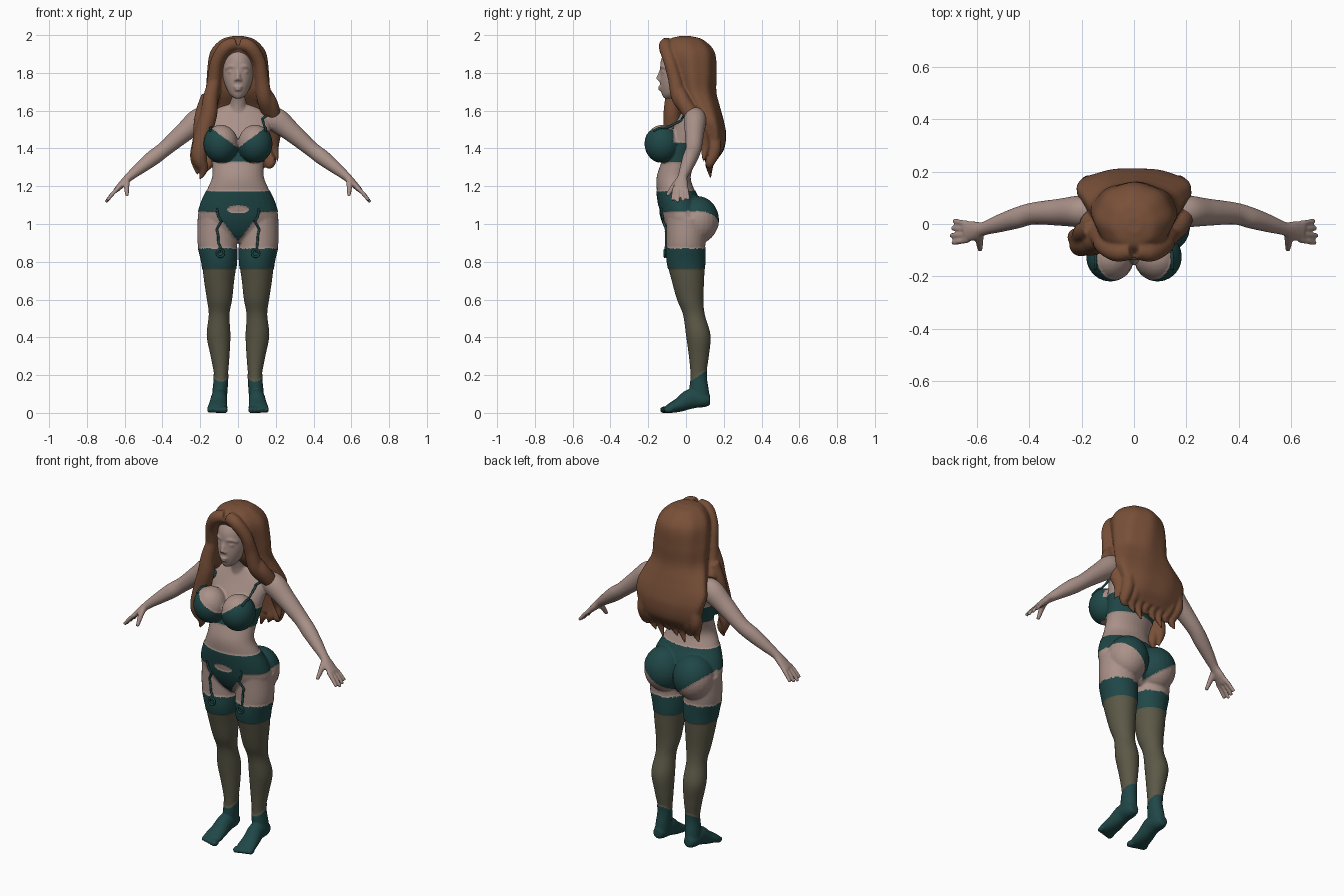
import bpy, bmesh, math
from mathutils import Vector, Matrix
from mathutils.bvhtree import BVHTree

if "Cube" in bpy.data.objects:
    bpy.data.objects.remove(bpy.data.objects["Cube"], do_unlink=True)


def material(name, rgb):
    m = bpy.data.materials.new(name)
    m.use_nodes = True
    m.diffuse_color = (*rgb, 1)
    m.node_tree.nodes["Principled BSDF"].inputs["Base Color"].default_value = (*rgb, 1)
    return m


SKIN = material("skin", (.40, .285, .25))
TEAL = material("teal lace", (.014, .062, .062))
OLIVE = material("sheer olive", (.105, .098, .062))
HAIR = material("auburn hair", (.19, .08, .04))
X, Y = Vector((1, 0, 0)), Vector((0, 1, 0))


def smooth_path(keys, steps=6):
    """Catmull-Rom through the key tuples."""
    k = [Vector(p) for p in keys]
    k = [k[0] * 2 - k[1]] + k + [k[-1] * 2 - k[-2]]
    out = []
    for a, b, c, d in zip(k, k[1:], k[2:], k[3:]):
        for i in range(steps):
            t = i / steps
            out.append(b + (c - a) * (t / 2) + (a * 2 - b * 5 + c * 4 - d) * (t * t / 2)
                       + (b * 3 - a - c * 3 + d) * (t ** 3 / 2))
    return out + [k[-2]]


def loft(bm, keys, ref=None, side=1, ribs=0, sides=32):
    """Closed skin over elliptical rings (x, y, z, ru, rv); level rings if no ref."""
    path = smooth_path(keys)
    centres = [Vector((p[0] * side, p[1], p[2])) for p in path]
    rings = []
    for i, (c, p) in enumerate(zip(centres, path)):
        u, v = X, Y
        if ref:
            t = centres[min(i + 1, len(path) - 1)] - centres[max(i - 1, 0)]
            u = t.cross(ref).normalized()
            v = t.cross(u).normalized()
        ring = []
        for j in range(sides):
            a = math.tau * j / sides
            r = 1 + ribs * math.sin(8 * a + i * .12)
            ring.append(bm.verts.new(c + u * (max(p[3], .002) * r * math.cos(a))
                                     + v * (max(p[4], .002) * r * math.sin(a))))
        rings.append(ring)
    for a, b in zip(rings, rings[1:]):
        for j in range(sides):
            k = (j + 1) % sides
            bm.faces.new((a[j], a[k], b[k], b[j]))
    bm.faces.new(rings[0])
    bm.faces.new(rings[-1])


def tube(bm, keys, ref=Y, side=1):
    loft(bm, [(*k, k[3]) for k in keys], ref, side, sides=16)


def ball(bm, centre, size, side=1):
    c = Vector((centre[0] * side, *centre[1:]))
    bmesh.ops.create_uvsphere(bm, u_segments=24, v_segments=16, radius=1,
                              matrix=Matrix.Translation(c) @ Matrix.Diagonal((*size, 1)))


def add_object(name, bm, mats):
    bmesh.ops.recalc_face_normals(bm, faces=bm.faces)
    mesh = bpy.data.meshes.new(name)
    bm.to_mesh(mesh)
    bm.free()
    obj = bpy.data.objects.new(name, mesh)
    bpy.context.collection.objects.link(obj)
    for m in mats:
        mesh.materials.append(m)
    mesh.polygons.foreach_set("use_smooth", [True] * len(mesh.polygons))
    return obj


def fuse(obj, voxel, passes):
    """Merge overlapping volumes into one sculpted surface."""
    mats = list(obj.data.materials)
    mod = obj.modifiers.new("fuse", "REMESH")
    mod.mode, mod.voxel_size = "VOXEL", voxel
    mod = obj.modifiers.new("relax", "SMOOTH")
    mod.factor, mod.iterations = .5, passes
    deps = bpy.context.evaluated_depsgraph_get()
    mesh = bpy.data.meshes.new_from_object(obj.evaluated_get(deps))
    obj.modifiers.clear()
    obj.data = mesh
    mesh.materials.clear()
    for m in mats:
        mesh.materials.append(m)
    mesh.polygons.foreach_set("use_smooth", [True] * len(mesh.polygons))


# Torso, neck and head
bm = bmesh.new()
torso = [(1.635, .03, .06, .04), (1.6, .03, .13, .052), (1.55, .025, .175, .072), (1.47, 0, .165, .09),
         (1.4, -.02, .15, .09), (1.33, -.04, .138, .09), (1.25, -.065, .137, .09),
         (1.18, -.055, .165, .1), (1.1, -.03, .2, .115), (1.02, -.01, .212, .118),
         (.95, 0, .17, .095), (.9, 0, .09, .05)]
loft(bm, [(0, y, z, rx, ry) for z, y, rx, ry in torso])
tube(bm, [(0, .03, 1.54, .06), (0, .015, 1.63, .047), (0, -.01, 1.72, .047)])
head = [(1.665, -.09, .02, .028), (1.69, -.073, .047, .056), (1.74, -.055, .07, .083),
        (1.8, -.04, .083, .097), (1.87, -.03, .08, .102), (1.94, -.02, .055, .075)]
loft(bm, [(0, y, z, rx, ry) for z, y, rx, ry in head])
tube(bm, [(0, -.128, 1.82, .009), (0, -.142, 1.78, .012), (0, -.148, 1.762, .012)], X)
ball(bm, (0, -.13, 1.725), (.026, .018, .007))
ball(bm, (0, -.13, 1.711), (.021, .017, .007))

for s in (1, -1):
    # Face and figure
    ball(bm, (.036, -.117, 1.805), (.018, .012, .009), s)
    tube(bm, [(.012, -.131, 1.83, .008), (.04, -.124, 1.835, .008), (.066, -.098, 1.822, .007)], Vector((0, 0, 1)), s)
    ball(bm, (.012, -.14, 1.763), (.009, .01, .008), s)
    ball(bm, (.09, -.125, 1.425), (.09, .092, .1), s)
    ball(bm, (.095, .06, 1.02), (.112, .112, .125), s)
    # Leg
    loft(bm, [(.11, .005, 1.03, .104, .11), (.11, 0, .9, .104, .103), (.1, 0, .8, .093, .1),
              (.1, .01, .7, .08, .086), (.098, .022, .6, .067, .07), (.1, .042, .52, .055, .058),
              (.103, .065, .41, .063, .065), (.095, .068, .3, .05, .053),
              (.09, .066, .2, .037, .042), (.095, .07, .12, .037, .048), (.1, .08, .06, .036, .045)], None, s)
    # Foot and toes
    loft(bm, [(.1, .125, .068, .025, .025), (.1, .09, .068, .036, .037), (.1, .03, .075, .05, .04),
              (.105, -.03, .045, .036, .045), (.109, -.08, .026, .024, .05), (.11, -.105, .018, .014, .045)], X, s)
    for i in range(5):
        ball(bm, (.071 + i * .02, -.112 + .005 * i, .016), (.014 - .001 * i, .024, .016 - .001 * i), s)
    # Arm, palm, fingers and thumb
    loft(bm, [(.15, .045, 1.57, .05, .05), (.205, .048, 1.55, .064, .06), (.28, .045, 1.49, .053, .052),
              (.385, .04, 1.4, .041, .042), (.45, .022, 1.35, .041, .04), (.52, 0, 1.295, .032, .033),
              (.575, -.018, 1.25, .023, .026), (.61, -.025, 1.215, .019, .036),
              (.645, -.03, 1.18, .014, .041)], Y, s)
    for i in range(4):
        spread = i - 1.5
        reach = .07 - .008 * abs(spread - .3)
        tube(bm, [(.632, -.03 - .02 * spread, 1.192, .012),
                  (.632 + reach / 2, -.03 - .024 * spread, 1.192 - reach / 2, .011),
                  (.632 + reach, -.03 - .028 * spread, 1.192 - reach * 1.12, .009)], Y, s)
    tube(bm, [(.59, -.035, 1.235, .018), (.59, -.065, 1.2, .015), (.587, -.1, 1.15, .01)], X, s)

body = add_object("body", bm, [SKIN, TEAL, OLIVE])
fuse(body, .006, 4)


def garment(c):
    """Material slot for a point on the body."""
    x, y, z = abs(c.x), c.y, c.z
    if z < .765:
        return 1 if z < .17 + .7 * (y - .03) else 2
    if z < .87:
        return 1
    if z < 1.175 and x < .25:
        if y > .0:
            return int(z > .92 + .75 * x)
        keyhole = (x / .055) ** 2 + ((z - 1.078) / .022) ** 2 < 1
        return int((z > 1.065 or z > .91 + 1.3 * x) and not keyhole)
    if 1.33 < z < 1.52 and x < .19:
        return int(z < (1.4 + .75 * min(x, .14) if y < -.07 else 1.43))
    return 0


for p in body.data.polygons:
    p.material_index = garment(p.center)

# Give the fabric a slight thickness
mesh = body.data
cloth = {v for p in mesh.polygons if p.material_index == 1 for v in p.vertices}
moved = {i: mesh.vertices[i].co + mesh.vertices[i].normal * .003 for i in cloth}
for i, co in moved.items():
    mesh.vertices[i].co = co

# Hair: crown and back mass, face framing locks, loose tips
bm = bmesh.new()
mass = [(1.995, -.005, .03, .03), (1.975, 0, .09, .09), (1.91, .02, .145, .13), (1.8, .04, .162, .12),
        (1.7, .055, .168, .105), (1.62, .095, .198, .085), (1.55, .125, .222, .075),
        (1.48, .145, .212, .068), (1.4, .145, .19, .058), (1.34, .13, .18, .035)]
loft(bm, [(0, y, z, rx, ry) for z, y, rx, ry in mass], ribs=.018, sides=64)
for s in (1, -1):
    tube(bm, [(.012, -.1, 1.955, .035), (.065, -.108, 1.935, .036), (.112, -.085, 1.86, .034),
              (.126, -.06, 1.77, .036), (.14, -.035, 1.67, .042), (.165, .02, 1.6, .045)], Vector((.3, 1, 0)), s)
tube(bm, [(.13, -.04, 1.72, .03), (.17, -.01, 1.64, .04), (.195, .06, 1.53, .04),
          (.19, .1, 1.42, .028), (.212, .09, 1.33, .004)])
tube(bm, [(-.12, -.06, 1.78, .03), (-.145, -.07, 1.67, .04), (-.155, -.075, 1.58, .045),
          (-.185, -.075, 1.47, .046), (-.205, -.08, 1.36, .042), (-.185, -.07, 1.29, .026), (-.2, -.07, 1.235, .004)])
tube(bm, [(-.16, -.02, 1.68, .035), (-.19, -.03, 1.57, .04), (-.2, -.05, 1.45, .04),
          (-.222, -.05, 1.35, .032), (-.215, -.05, 1.26, .004)])
for i in range(8):
    x = -.165 + i * .047
    drop = 1.27 + .03 * math.sin(i * 2.1)
    tube(bm, [(x, .15, 1.47, .035), (x * 1.04, .15, 1.39, .034),
              (x + .01, .125, 1.32, .024), (x - .012, .13, drop, .004)])
hair = add_object("hair", bm, [HAIR])
fuse(hair, .007, 3)

# Straps that hug the body
tree = BVHTree.FromPolygons([v.co for v in body.data.vertices], [p.vertices[:] for p in body.data.polygons])


def strap(name, keys, side, radius=.006):
    pts = []
    for p in smooth_path(keys):
        co, normal, _, _ = tree.find_nearest(Vector((p[0] * side, p[1], p[2])))
        pts.append((*(co + normal * .003), radius))
    bm = bmesh.new()
    tube(bm, pts, X)
    add_object(name, bm, [TEAL])


for s, label in ((1, "left"), (-1, "right")):
    strap("bra_strap_" + label, [(.145, -.17, 1.49), (.155, -.1, 1.55), (.155, -.03, 1.62),
                                 (.15, .04, 1.65), (.14, .12, 1.55), (.12, .12, 1.42)], s)
    strap("garter_strap_" + label, [(.125, -.17, 1.08), (.115, -.17, 1), (.1, -.17, .92), (.093, -.17, .85)], s)
    bpy.ops.mesh.primitive_torus_add(major_radius=.019, minor_radius=.006, major_segments=24, minor_segments=8,
                                     location=(s * .093, -.112, .845), rotation=(math.pi / 2, 0, 0))
    ring = bpy.context.object
    ring.name = "garter_ring_" + label
    ring.data.materials.append(TEAL)
    bpy.ops.object.shade_smooth()
